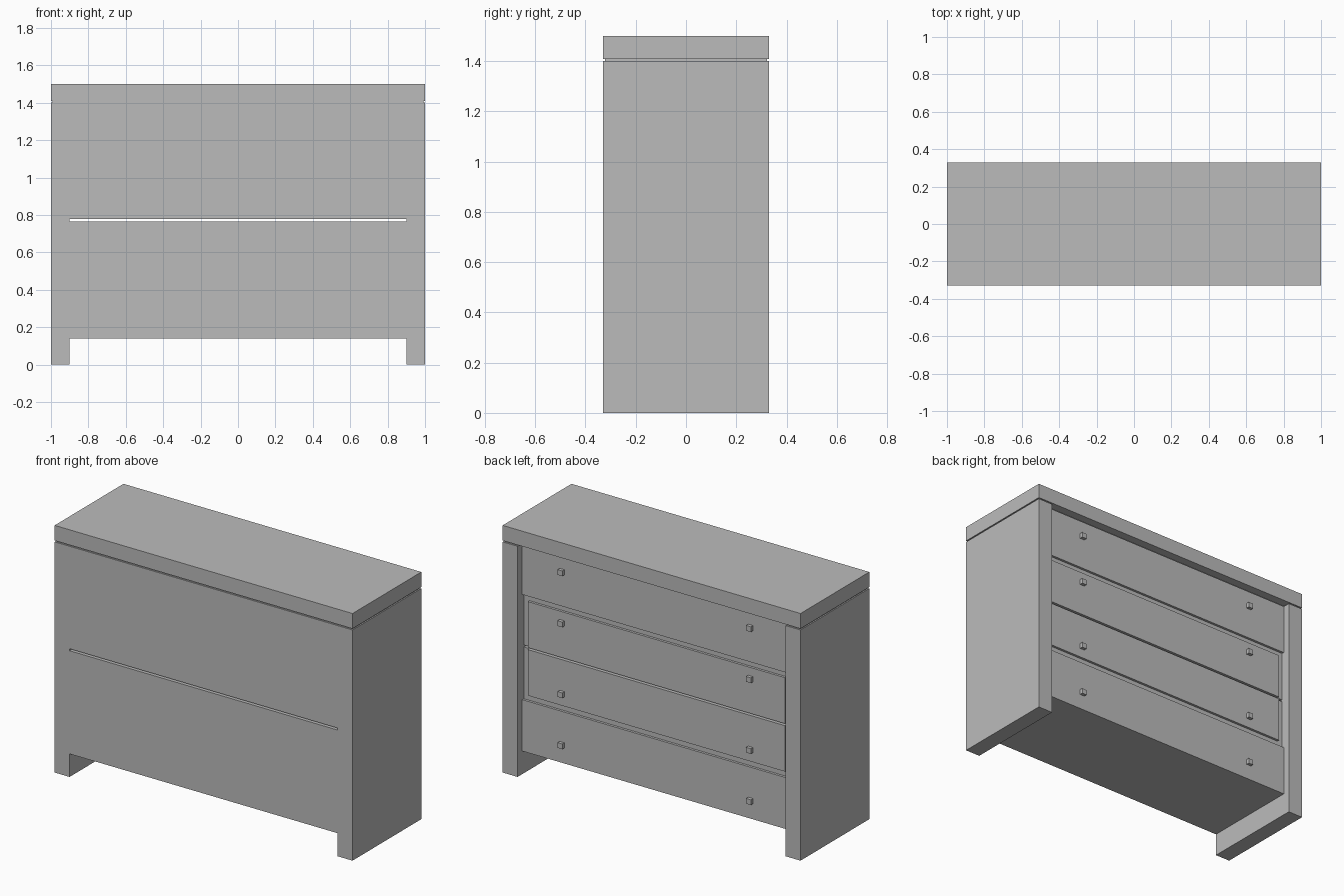
import bpy

cube = bpy.data.objects.get("Cube")
if cube:
    bpy.data.objects.remove(cube, do_unlink=True)

# Single painted finish
grey = bpy.data.materials.new("plain_grey")
grey.use_nodes = True
colour = (0.5, 0.5, 0.5, 1)
grey.diffuse_color = colour
for node in grey.node_tree.nodes:
    if node.type == 'BSDF_PRINCIPLED':
        node.inputs["Base Color"].default_value = colour


def box(name, x, y, z):
    """Flat-faced box from (low, high) ranges on each axis."""
    ranges = (x, y, z)
    bpy.ops.mesh.primitive_cube_add(size=1)
    obj = bpy.context.object
    obj.name = name
    obj.location = [(lo + hi) / 2 for lo, hi in ranges]
    obj.scale = [hi - lo for lo, hi in ranges]
    bpy.ops.object.transform_apply(location=False, rotation=False, scale=True)
    obj.data.materials.append(grey)
    return obj


DEPTH = 0.33      # half depth of the carcass
INNER = 0.9       # half width between the side panels
FACE = 0.285      # drawer face, set back inside the carcass
STEP = 0.015      # depth of the margin around the middle panels
JOINT = 1.4       # height of the shadow joint under the top

# Carcass: top board, shadow joint and two side panels
box("top_board", (-1, 1), (-DEPTH, DEPTH), (JOINT + 0.008, 1.5))
box("shadow_joint", (-0.992, 0.992), (0.008 - DEPTH, FACE - 0.008),
    (JOINT, JOINT + 0.008))
for side, start in (("right", -1), ("left", INNER)):
    box(side + "_side_panel", (start, start + 0.1), (-DEPTH, DEPTH), (0, JOINT))
    # Joint filler above the side panel
    box(side + "_joint_filler", (start + 0.008, start + 0.092),
        (0.008 - DEPTH, DEPTH - 0.008), (JOINT, JOINT + 0.008))

# Outer drawers reach the full face; middle ones carry a raised panel
drawers = (
    ("bottom", (0.14, 0.452), None, 0.25),
    ("lower_middle", (0.452, 0.766), (0.487, 0.766), 0.56),
    ("upper_middle", (0.778, 1.09), (0.778, 1.057), 0.99),
    ("top", (1.09, JOINT), None, 1.3),
)
for name, height, panel, knob_z in drawers:
    back = FACE - STEP if panel else FACE
    box(name + "_drawer", (-INNER, INNER), (-DEPTH, back), height)
    if panel:
        box(name + "_drawer_panel", (-0.863, 0.863), (back, FACE), panel)
    # Pair of small square knobs
    for side, x in (("right", -0.633), ("left", 0.633)):
        box(name + "_" + side + "_knob", (x - 0.016, x + 0.016),
            (FACE, FACE + 0.02), (knob_z - 0.016, knob_z + 0.016))
